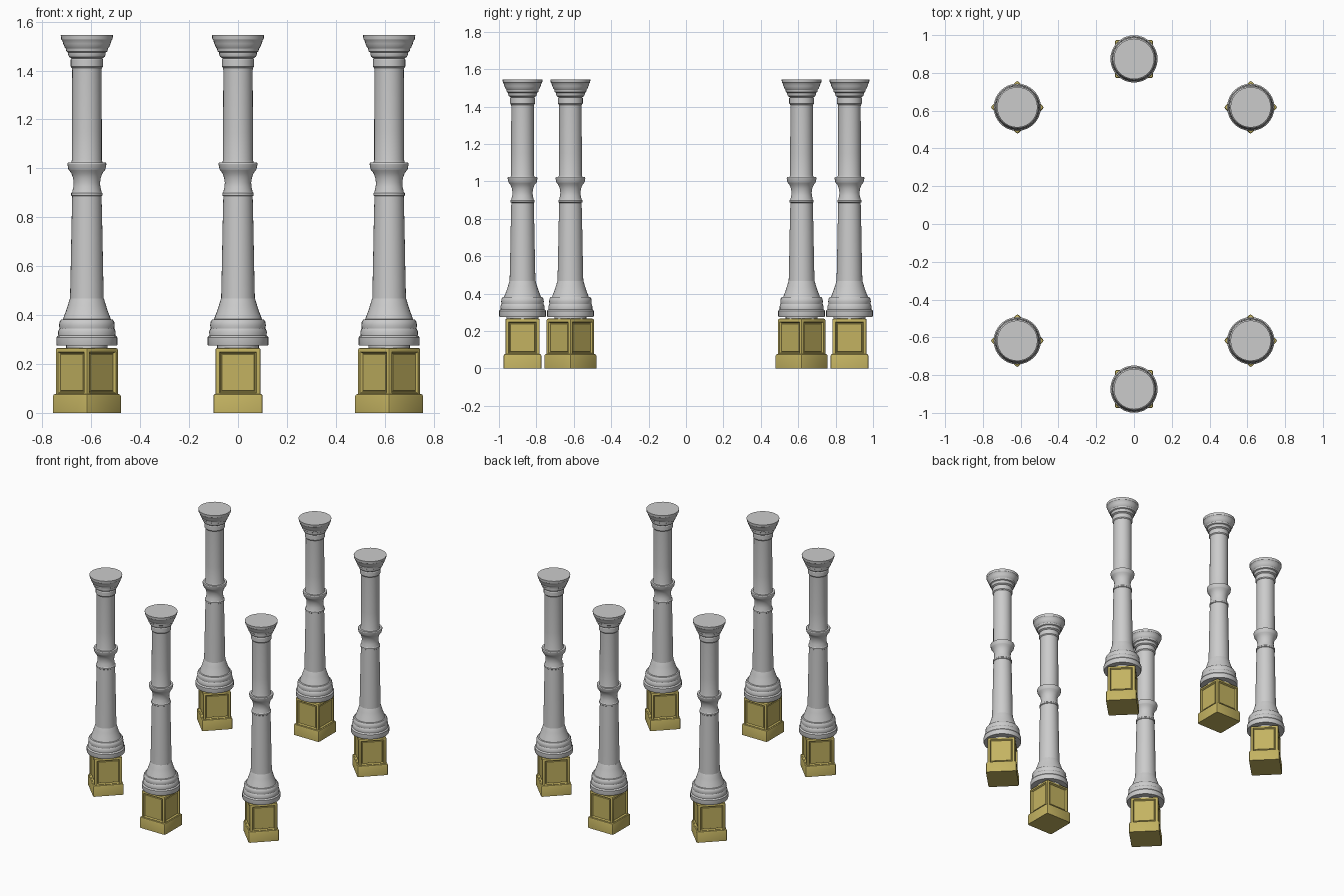
import bpy, bmesh, math

if "Cube" in bpy.data.objects:
    bpy.data.objects.remove(bpy.data.objects["Cube"])

SIDES = 32
RING = 0.874

gold = bpy.data.materials.new("ochre_stone")
gold.diffuse_color = (0.55, 0.45, 0.12, 1)
gold.use_nodes = True
gold.node_tree.nodes["Principled BSDF"].inputs["Base Color"].default_value = gold.diffuse_color


def make_object(name, bm, mat=None, angle=30):
    bmesh.ops.recalc_face_normals(bm, faces=bm.faces)
    mesh = bpy.data.meshes.new(name)
    bm.to_mesh(mesh)
    bm.free()
    if mat:
        mesh.materials.append(mat)
    ob = bpy.data.objects.new(name, mesh)
    bpy.context.collection.objects.link(ob)
    bpy.ops.object.select_all(action='DESELECT')
    ob.select_set(True)
    bpy.context.view_layer.objects.active = ob
    bpy.ops.object.shade_smooth_by_angle(angle=math.radians(angle))
    return ob


def block(bm, half, z0, z1, bevel):
    """Bevelled square block; returns its four large side faces."""
    verts = bmesh.ops.create_cube(bm, size=1)["verts"]
    for v in verts:
        v.co = (v.co.x * 2 * half, v.co.y * 2 * half, z1 if v.co.z > 0 else z0)
    edges = list({e for v in verts for e in v.link_edges if max(w.co.z for w in e.verts) > z0 + 1e-4})
    bmesh.ops.bevel(bm, geom=edges, offset=bevel, segments=2, profile=0.5, affect='EDGES')
    bm.normal_update()
    return [f for f in bm.faces if max(abs(f.normal.x), abs(f.normal.y)) > 0.99
            and f.calc_area() > half * (z1 - z0) and f.calc_center_median().z > z0]


def lathe(profile):
    """Revolve (radius, height) points into a closed turned solid."""
    bm = bmesh.new()
    rings = [[bm.verts.new((r * math.cos(2 * math.pi * i / SIDES),
                            r * math.sin(2 * math.pi * i / SIDES), z))
              for i in range(SIDES)] for r, z in profile]
    for a, b in zip(rings, rings[1:]):
        for i in range(SIDES):
            j = (i + 1) % SIDES
            bm.faces.new((a[i], a[j], b[j], b[i]))
    bm.faces.new(rings[0][::-1])
    bm.faces.new(rings[-1])
    return bm


# Pedestal: plinth slab with a panelled block above it
bm = bmesh.new()
block(bm, 0.101, 0.0, 0.078, 0.01)
plinth = make_object("pedestal_plinth", bm, gold)

bm = bmesh.new()
panels = block(bm, 0.092, 0.072, 0.266, 0.008)
bmesh.ops.inset_individual(bm, faces=panels, thickness=0.012, depth=0)
bmesh.ops.inset_individual(bm, faces=panels, thickness=0.008, depth=-0.010)
bmesh.ops.inset_individual(bm, faces=panels, thickness=0.004, depth=0)
bmesh.ops.inset_individual(bm, faces=panels, thickness=0.003, depth=0.004)
die = make_object("pedestal_block", bm, gold)

# Column base mouldings
base = make_object("column_base", lathe([
    (0.085, 0.260), (0.085, 0.275), (0.123, 0.275), (0.125, 0.281), (0.125, 0.308),
    (0.121, 0.314), (0.117, 0.316), (0.118, 0.332), (0.114, 0.342), (0.112, 0.346),
    (0.114, 0.358), (0.112, 0.372), (0.106, 0.381), (0.098, 0.383), (0.094, 0.395),
    (0.086, 0.415), (0.078, 0.440), (0.071, 0.463), (0.069, 0.468)]))

# Shaft with flared collar at mid height
shaft = make_object("column_shaft", lathe([
    (0.069, 0.466), (0.066, 0.600), (0.063, 0.760), (0.060, 0.886),
    (0.064, 0.889), (0.064, 0.899), (0.060, 0.903), (0.055, 0.925), (0.054, 0.942),
    (0.057, 0.962), (0.064, 0.981), (0.073, 0.992), (0.076, 0.997), (0.080, 1.018),
    (0.078, 1.023), (0.064, 1.023), (0.061, 1.035), (0.061, 1.150),
    (0.060, 1.400), (0.061, 1.412)]))

# Capital mouldings
capital = make_object("column_capital", lathe([
    (0.061, 1.410), (0.066, 1.416), (0.066, 1.445), (0.063, 1.450), (0.073, 1.456),
    (0.077, 1.466), (0.077, 1.474), (0.084, 1.478), (0.086, 1.490), (0.090, 1.494),
    (0.097, 1.510), (0.101, 1.524), (0.105, 1.528), (0.107, 1.545)]))

# Six columns on a ring, each turned to face the centre
parts = [plinth, die, base, shaft, capital]
for n, deg in enumerate((45, 90, 135, 225, 270, 315)):
    a = math.radians(deg)
    for part in parts:
        ob = part
        if n:
            ob = part.copy()
            bpy.context.collection.objects.link(ob)
        ob.location = (RING * math.cos(a), RING * math.sin(a), 0)
        ob.rotation_euler.z = a
